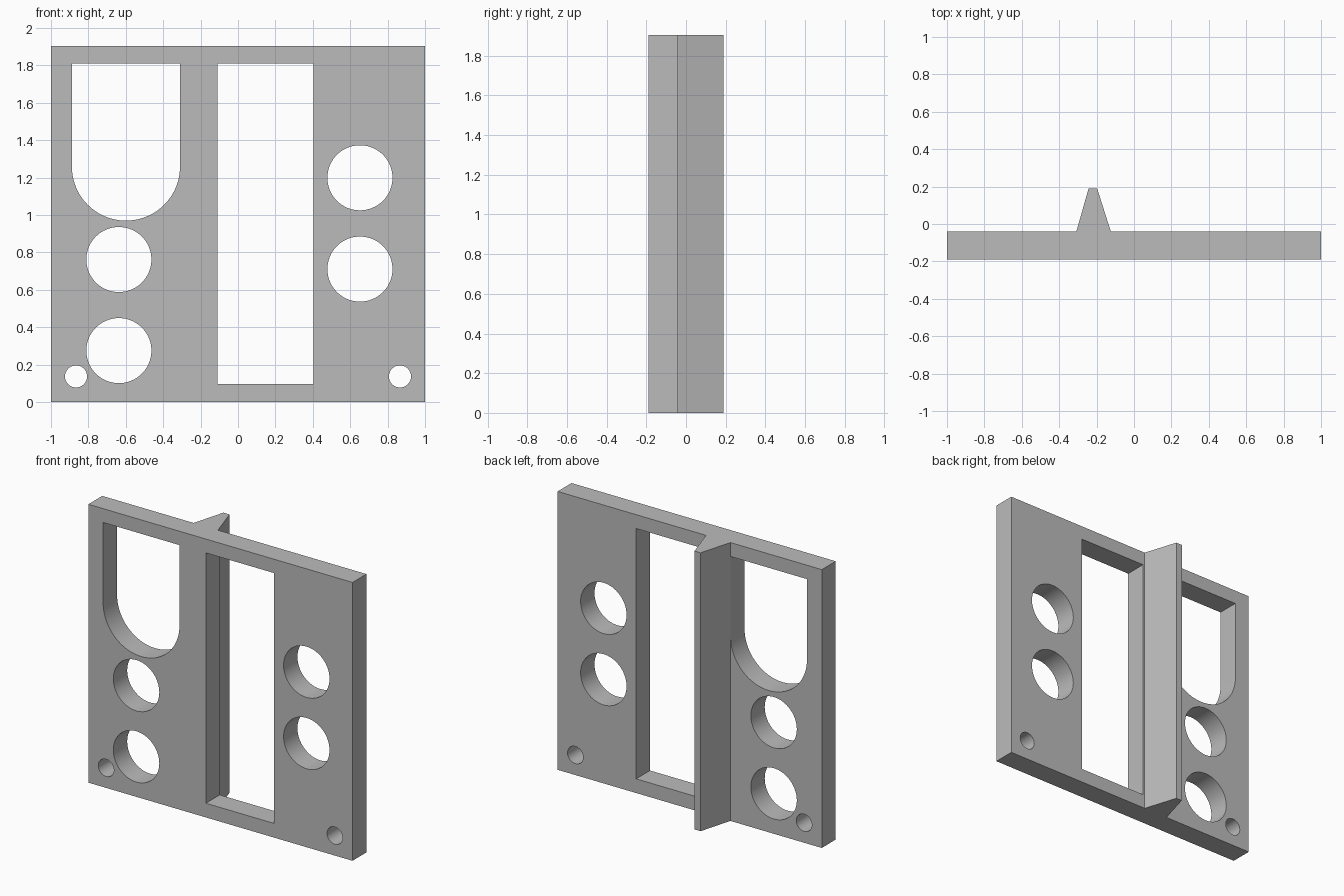
import bpy, bmesh, math
from mathutils import Vector

cube = bpy.data.objects.get("Cube")
if cube:
    bpy.data.objects.remove(cube, do_unlink=True)

HEIGHT = 1.905
FRONT, BACK, RIB_TIP = -0.19, -0.04, 0.19

grey = bpy.data.materials.new("plain grey")
grey.use_nodes = True
colour = (0.5, 0.5, 0.5, 1)
grey.diffuse_color = colour
grey.node_tree.nodes["Principled BSDF"].inputs["Base Color"].default_value = colour


def prism(name, outline, direction):
    """Extrude a closed outline of 3D points along a direction."""
    bm = bmesh.new()
    base = bm.faces.new([bm.verts.new(p) for p in outline])
    moved = bmesh.ops.extrude_face_region(bm, geom=[base])["geom"]
    verts = [v for v in moved if isinstance(v, bmesh.types.BMVert)]
    bmesh.ops.translate(bm, verts=verts, vec=Vector(direction))
    bmesh.ops.recalc_face_normals(bm, faces=bm.faces[:])
    mesh = bpy.data.meshes.new(name)
    bm.to_mesh(mesh)
    bm.free()
    mesh.materials.append(grey)
    obj = bpy.data.objects.new(name, mesh)
    bpy.context.collection.objects.link(obj)
    return obj


def arc(x, z, r, start, end, steps):
    return [(x + r * math.cos(start + (end - start) * i / steps),
             z + r * math.sin(start + (end - start) * i / steps))
            for i in range(steps + 1)]


# Plate and tapered back rib share one footprint
footprint = [(-1, FRONT), (1, FRONT), (1, BACK), (-0.124, BACK), (-0.197, RIB_TIP),
             (-0.243, RIB_TIP), (-0.308, BACK), (-1, BACK)]
panel = prism("panel_with_rib", [(x, y, 0) for x, y in footprint], (0, 0, HEIGHT))

# Openings: tall window, round-bottomed slot, large and small holes
openings = {
    "window_cutter": [(-0.11, 0.097), (0.405, 0.097), (0.405, 1.81), (-0.11, 1.81)],
    "slot_cutter": [(-0.31, 1.81), (-0.888, 1.81)]
                   + arc(-0.599, 1.259, 0.289, math.pi, 2 * math.pi, 48),
}
holes = [(-0.637, 0.762, 0.174), (-0.637, 0.275, 0.174),
         (0.652, 1.199, 0.174), (0.652, 0.711, 0.174),
         (-0.866, 0.137, 0.059), (0.866, 0.137, 0.059)]
for i, (x, z, r) in enumerate(holes):
    openings[f"hole_cutter_{i + 1}"] = arc(x, z, r, 0, 2 * math.pi, 64)[:-1]

cutters = []
for name, outline in openings.items():
    cutter = prism(name, [(x, FRONT - 0.1, z) for x, z in outline], (0, 0.3, 0))
    cutter.hide_render = True
    cutters.append(cutter)
    cut = panel.modifiers.new(name, "BOOLEAN")
    cut.operation, cut.solver, cut.object = "DIFFERENCE", "EXACT", cutter

# Bake the cuts and drop the cutters
depsgraph = bpy.context.evaluated_depsgraph_get()
baked = bpy.data.meshes.new_from_object(panel.evaluated_get(depsgraph))
panel.modifiers.clear()
panel.data = baked
for cutter in cutters:
    bpy.data.objects.remove(cutter, do_unlink=True)

bpy.ops.object.select_all(action="DESELECT")
panel.select_set(True)
bpy.context.view_layer.objects.active = panel
bpy.ops.object.shade_smooth_by_angle(angle=math.radians(30))
